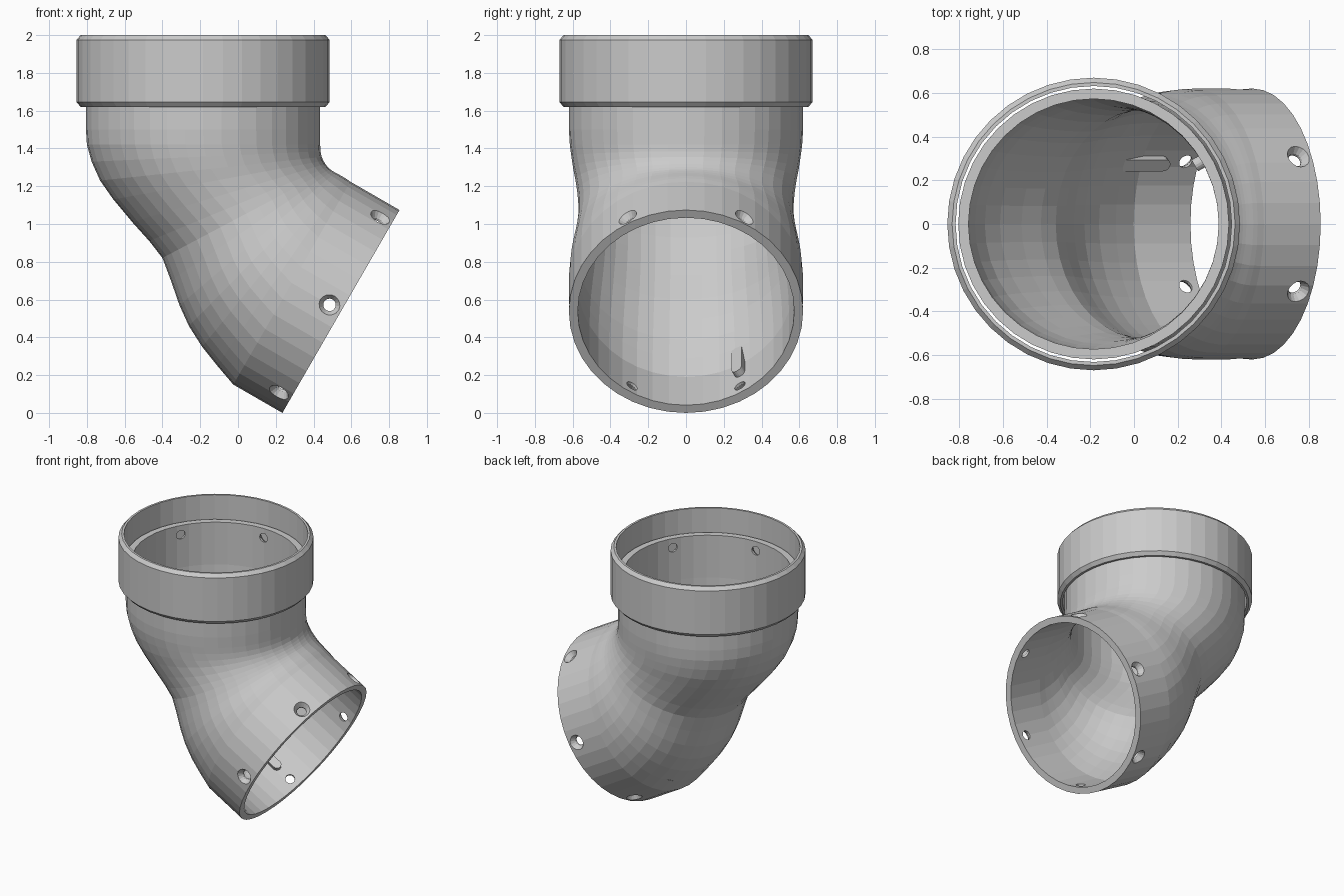
import bpy, bmesh
from math import sin, cos, pi, radians
from mathutils import Vector

if "Cube" in bpy.data.objects:
    bpy.data.objects.remove(bpy.data.objects["Cube"])

SIDES = 40
WALL = 0.047
Y = Vector((0, 1, 0))


def loft(name, rings, cyclic):
    """Skin a list of point rings; close into a shell or cap both ends."""
    bm = bmesh.new()
    vr = [[bm.verts.new(p) for p in ring] for ring in rings]
    n = len(rings[0])
    pairs = list(zip(vr, vr[1:])) + ([(vr[-1], vr[0])] if cyclic else [])
    for a, b in pairs:
        for i in range(n):
            j = (i + 1) % n
            bm.faces.new((a[i], a[j], b[j], b[i]))
    if not cyclic:
        bm.faces.new(vr[0])
        bm.faces.new(vr[-1])
    bmesh.ops.recalc_face_normals(bm, faces=bm.faces)
    mesh = bpy.data.meshes.new(name)
    bm.to_mesh(mesh)
    bm.free()
    obj = bpy.data.objects.new(name, mesh)
    bpy.context.collection.objects.link(obj)
    return obj


def ring(c, a, b, n=SIDES):
    return [c + a * cos(2 * pi * i / n) + b * sin(2 * pi * i / n) for i in range(n)]


# Elbow sections: outer-bend x, z, inner-bend x, z, half width in y
SECTIONS = [
    (-.805, 1.82, .435, 1.82, .62), (-.805, 1.50, .435, 1.50, .62),
    (-.80, 1.42, .435, 1.42, .615), (-.775, 1.33, .437, 1.385, .607),
    (-.73, 1.23, .443, 1.355, .597), (-.66, 1.13, .452, 1.335, .585),
    (-.56, 1.01, .462, 1.318, .575), (-.47, .91, .475, 1.302, .57),
    (-.40, .82, .487, 1.290, .57), (-.355, .70, .50, 1.281, .578),
    (-.31, .57, .515, 1.272, .59), (-.26, .46, .53, 1.264, .602),
    (-.19, .35, .547, 1.255, .612), (-.11, .25, .567, 1.243, .618),
    (-.025, .15, .595, 1.224, .62), (.235, 0, .855, 1.074, .62),
]
outer, inner = [], []
for ox, oz, ix, iz, w in SECTIONS:
    o, i = Vector((ox, 0, oz)), Vector((ix, 0, iz))
    c, h = (o + i) / 2, (i - o) / 2
    outer.append(ring(c, h, Y * w))
    inner.append(ring(c, h.normalized() * (h.length - WALL), Y * (w - WALL)))
elbow = loft("elbow_pipe", outer + inner[::-1], True)

# Frames of the two pipe ends: centre, direction into the pipe, sideways axis
ENDS = [
    (Vector((-.185, 0, 1.82)), Vector((0, 0, -1)), Vector((1, 0, 0))),
    (Vector((.545, 0, .537)), Vector((-.866, 0, .5)), Vector((.5, 0, .866))),
]

# Six countersunk screw holes around each end
cutters = []
for centre, axis, u in ENDS:
    for k in range(6):
        t = radians(30 + 60 * k)
        d = u * cos(t) + Y * sin(t)
        s = d.cross(axis)
        base = centre + axis * .07
        cutters.append(loft("screw_hole_cutter", [
            ring(base + d * dist, axis * r, s * r, 16)
            for dist, r in ((.53, .033), (.585, .033), (.64, .07))], False))
for cutter in cutters:
    mod = elbow.modifiers.new("screw_hole", 'BOOLEAN')
    mod.operation = 'DIFFERENCE'
    mod.solver = 'EXACT'
    mod.object = cutter
deps = bpy.context.evaluated_depsgraph_get()
baked = bpy.data.meshes.new_from_object(elbow.evaluated_get(deps))
elbow.modifiers.clear()
elbow.data = baked
for cutter in cutters:
    bpy.data.objects.remove(cutter)


# Guide ribs inside each end: bars with a rounded leading end
def rib(name, end, angle, start, length):
    centre, axis, u = end
    d = u * cos(angle) + Y * sin(angle)
    s = axis.cross(d)
    outline = [(length, -.03)]
    outline += [(start + .03 - .03 * cos(a), .03 * sin(a))
                for a in (radians(-90 + 22.5 * i) for i in range(9))]
    outline += [(length, .03)]
    loft(name, [[centre + axis * t + s * w + d * r for t, w in outline]
                for r in (.583, .535)], False)


rib("neck_guide_rib", ENDS[0], radians(30), .17, .40)
rib("outlet_guide_rib", ENDS[1], radians(150), .17, .42)

# Collar sleeve around the top, chamfered outside, with a hairline gap to the pipe
COLLAR = [(.632, 1.62), (.648, 1.62), (.67, 1.645), (.67, 1.975), (.648, 2.0), (.632, 2.0)]
loft("collar", [ring(Vector((-.185, 0, z)), Vector((r, 0, 0)), Y * r)
                for r, z in COLLAR], True)
